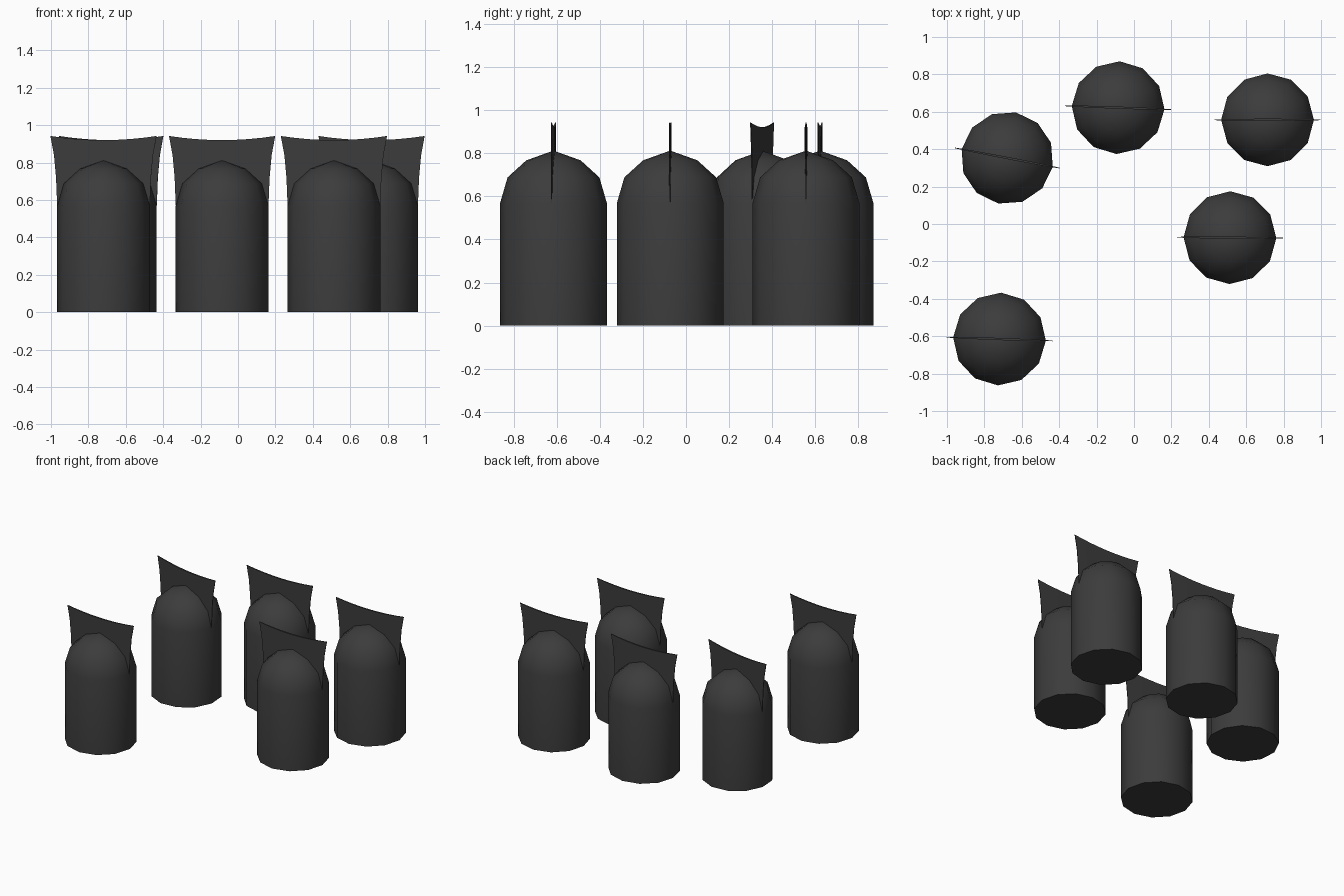
import bpy, bmesh, math
from mathutils import Matrix, Vector

cube = bpy.data.objects.get("Cube")
if cube:
    bpy.data.objects.remove(cube, do_unlink=True)

SIDES = 12
# Body profile (radius, height), closed by a single apex point
BODY = [(0.248, 0), (0.248, 0.568), (0.213, 0.688), (0.126, 0.767)]
APEX = 0.812
# Seal rows: (half width, height at the side, height in the middle)
SEAL = [(0.248, 0.57, 0.57), (0.254, 0.72, 0.72),
        (0.265, 0.84, 0.83), (0.284, 0.942, 0.92)]
COLUMNS = 8

dark = bpy.data.materials.new("charcoal_plastic")
dark.use_nodes = True
COLOUR = (0.045, 0.045, 0.045, 1)
dark.diffuse_color = COLOUR
dark.node_tree.nodes["Principled BSDF"].inputs["Base Color"].default_value = COLOUR


def finish(bm, name):
    bmesh.ops.recalc_face_normals(bm, faces=bm.faces)
    mesh = bpy.data.meshes.new(name)
    bm.to_mesh(mesh)
    bm.free()
    mesh.materials.append(dark)
    mesh.polygons.foreach_set("use_smooth", [True] * len(mesh.polygons))
    mesh.set_sharp_from_angle(angle=math.radians(60))
    return mesh


def make_body():
    """Twelve-sided bag with a faceted dome and a flat base."""
    bm = bmesh.new()
    rings = []
    for r, z in BODY:
        angles = [2 * math.pi * i / SIDES for i in range(SIDES)]
        rings.append([bm.verts.new((r * math.cos(a), r * math.sin(a), z)) for a in angles])
    for low, high in zip(rings, rings[1:]):
        for i in range(SIDES):
            j = (i + 1) % SIDES
            bm.faces.new((low[i], low[j], high[j], high[i]))
    tip = bm.verts.new((0, 0, APEX))
    for i in range(SIDES):
        bm.faces.new((rings[-1][i], rings[-1][(i + 1) % SIDES], tip))
    bm.faces.new(rings[0][::-1])
    return finish(bm, "bag_body")


def make_seal():
    """Thin flared seal, thickest in the middle, with a sagging top edge."""
    bm = bmesh.new()
    grids = []
    for side in (-1, 1):
        grid = []
        for half, z_side, z_mid in SEAL:
            row = []
            for c in range(COLUMNS + 1):
                t = 2 * c / COLUMNS - 1
                y = side * (0.002 + 0.004 * (1 - t * t))
                z = z_mid + (z_side - z_mid) * t * t
                row.append(bm.verts.new((half * t, y, z)))
            grid.append(row)
        for a, b in zip(grid, grid[1:]):
            for c in range(COLUMNS):
                bm.faces.new((a[c], a[c + 1], b[c + 1], b[c]))
        grids.append(grid)
    # Close the rim between the two sheets
    front, back = grids
    for r in (0, -1):
        for c in range(COLUMNS):
            bm.faces.new((front[r][c], front[r][c + 1], back[r][c + 1], back[r][c]))
    for c in (0, -1):
        for r in range(len(SEAL) - 1):
            bm.faces.new((front[r][c], front[r + 1][c], back[r + 1][c], back[r][c]))
    return finish(bm, "bag_seal")


body_mesh, seal_mesh = make_body(), make_seal()

# Bag placements: x, y, turn in degrees
BAGS = [(-0.678, 0.353, -10.9), (-0.085, 0.622, -2), (0.714, 0.557, 0),
        (0.513, -0.073, -0.5), (-0.719, -0.615, -2)]
for n, (x, y, turn) in enumerate(BAGS, 1):
    place = Matrix.Translation(Vector((x, y, 0))) @ Matrix.Rotation(math.radians(turn), 4, "Z")
    for part, mesh in (("body", body_mesh), ("seal", seal_mesh)):
        obj = bpy.data.objects.new(f"bag_{n}_{part}", mesh)
        obj.matrix_world = place
        bpy.context.collection.objects.link(obj)
